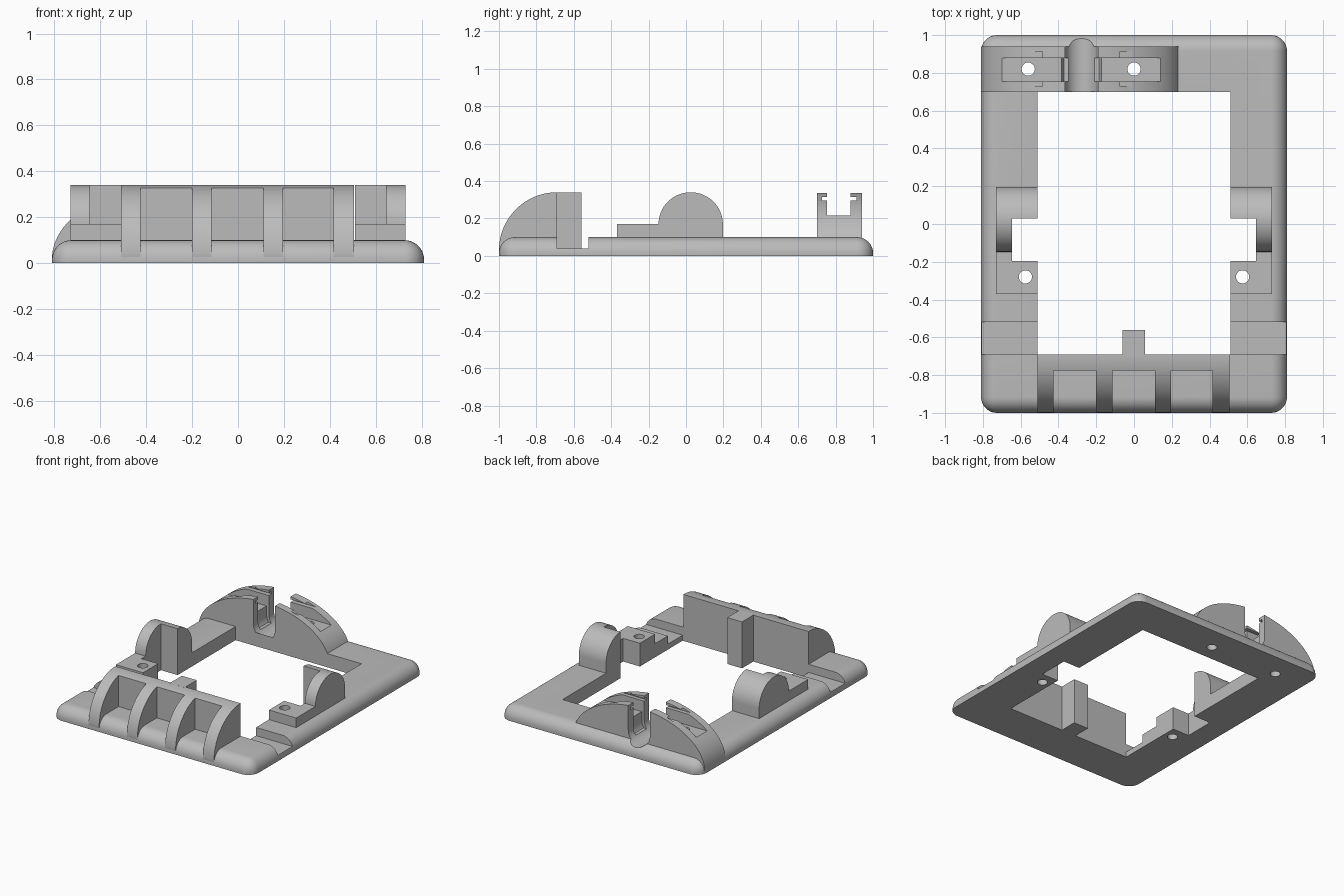
import bpy, bmesh
from math import sin, cos, pi, radians

if bpy.data.objects.get("Cube"):
    bpy.data.objects.remove(bpy.data.objects["Cube"], do_unlink=True)

grey = bpy.data.materials.new("plain grey")
grey.use_nodes = True
COLOUR = (0.5, 0.5, 0.5, 1)
grey.diffuse_color = COLOUR
grey.node_tree.nodes["Principled BSDF"].inputs["Base Color"].default_value = COLOUR


def to_object(bm, name):
    bmesh.ops.recalc_face_normals(bm, faces=bm.faces)
    mesh = bpy.data.meshes.new(name)
    bm.to_mesh(mesh)
    bm.free()
    mesh.materials.append(grey)
    obj = bpy.data.objects.new(name, mesh)
    bpy.context.collection.objects.link(obj)
    return obj


def prism(name, points, axis, lo, hi):
    """Extrude a 2D outline along x, y or z."""
    place = {"x": lambda a, b: (lo, a, b),
             "y": lambda a, b: (a, lo, b),
             "z": lambda a, b: (a, b, lo)}[axis]
    bm = bmesh.new()
    face = bm.faces.new([bm.verts.new(place(a, b)) for a, b in points])
    grown = bmesh.ops.extrude_face_region(bm, geom=[face])["geom"]
    shift = [(hi - lo) * (axis == k) for k in "xyz"]
    bmesh.ops.translate(bm, vec=shift,
                        verts=[v for v in grown if isinstance(v, bmesh.types.BMVert)])
    return to_object(bm, name)


def box(name, x, y, z):
    return prism(name, [(x[0], y[0]), (x[1], y[0]), (x[1], y[1]), (x[0], y[1])], "z", *z)


def arc(ca, cb, ra, rb, start, end, steps=32):
    angles = [radians(start + (end - start) * i / steps) for i in range(steps + 1)]
    return [(ca + ra * cos(t), cb + rb * sin(t)) for t in angles]


def bore(x, y):
    return prism("bore", arc(x, y, 0.035, 0.035, 0, 345, 23), "z", -0.1, 0.5)


def combine(target, others, operation):
    for other in others:
        mod = target.modifiers.new("combine", "BOOLEAN")
        mod.operation, mod.solver, mod.object = operation, "EXACT", other
    mesh = bpy.data.meshes.new_from_object(
        target.evaluated_get(bpy.context.evaluated_depsgraph_get()))
    target.modifiers.clear()
    target.data = mesh
    for other in others:
        bpy.data.objects.remove(other, do_unlink=True)


def slot(radius, y):
    """U-shaped cutter, open at the top, for the saddle."""
    outline = arc(-0.278, 0.155, radius, radius, 180, 360, 24)
    outline += [(-0.278 + radius, 0.5), (-0.278 - radius, 0.5)]
    return prism("slot", outline, "y", *y)


# Base plate with rounded corners and top rim
bm = bmesh.new()
bmesh.ops.create_cube(bm, size=1)
for v in bm.verts:
    v.co = (v.co.x * 1.62, v.co.y * 2, (v.co.z + 0.5) * 0.1)
rim = [e for e in bm.edges if max(v.co.z for v in e.verts) > 0.05]
bmesh.ops.bevel(bm, geom=rim, offset=0.085, offset_type="OFFSET",
                segments=10, profile=0.5, affect="EDGES")
frame = to_object(bm, "base_frame")

# Central opening, side notches, cross grooves and screw holes
combine(frame, [
    box("opening", (-0.51, 0.51), (-0.69, 0.70), (-1, 1)),
    box("notches", (-0.645, 0.645), (-0.195, 0.03), (-1, 1)),
    box("groove_left", (0.5, 1), (-0.69, -0.52), (0.04, 1)),
    box("groove_right", (-1, -0.5), (-0.69, -0.52), (0.04, 1)),
    bore(0.575, -0.28), bore(-0.575, -0.28), bore(-0.56, 0.82), bore(0, 0.82),
    slot(0.0875, (0.701, 1.2)),
], "DIFFERENCE")

# Front guard: back wall, four curved ribs and a rear tab
curve = arc(-0.69, 0.03, 0.31, 0.31, 90, 180)
wall = [p for p in curve if p[0] > -0.775]
wall += [(-0.775, 0.328), (-0.775, 0.02), (-0.69, 0.02)]
guard = prism("front_guard", wall, "x", -0.51, 0.505)
ribs = [prism("rib", curve + [(-0.998, 0.02), (-0.69, 0.02)], "x", lo, hi)
        for lo, hi in ((-0.51, -0.425), (-0.2, -0.115), (0.11, 0.195), (0.415, 0.505))]
tab = box("tab", (-0.062, 0.058), (-0.70, -0.56), (0, 0.34))
combine(guard, ribs + [tab], "UNION")

# Side mounts: round-topped block with a low drilled pad, mirrored
arch = arc(0.025, 0.17, 0.172, 0.17, 0, 180) + [(-0.147, 0.09), (0.197, 0.09)]
mount = prism("side_mount_left", arch, "x", 0.51, 0.73)
combine(mount, [box("pad", (0.51, 0.73), (-0.37, -0.12), (0.09, 0.17))], "UNION")
combine(mount, [box("notch", (0.4, 0.645), (-0.195, 0.03), (0, 1)),
                bore(0.575, -0.28)], "DIFFERENCE")
bm = bmesh.new()
bm.from_mesh(mount.data)
for v in bm.verts:
    v.co.x = -v.co.x
mount_right = to_object(bm, "side_mount_right")

# Rear saddle: domed bar with lengthwise channel, undercuts and a U slot
saddle = prism("rear_saddle", arc(-0.28, 0.02, 0.53, 0.32, 0, 180, 64), "y", 0.70, 0.94)
combine(saddle, [
    box("channel", (-1, 1), (0.755, 0.88), (0.215, 1)),
    box("undercut", (-1, 1), (0.727, 0.912), (0.296, 0.315)),
    slot(0.0875, (0.6, 1.2)),
    slot(0.107, (0.755, 0.88)),
    bore(-0.56, 0.82), bore(0, 0.82),
], "DIFFERENCE")

# Smooth curved faces, keep hard edges
for obj in (frame, guard, mount, mount_right, saddle):
    bpy.ops.object.select_all(action="DESELECT")
    obj.select_set(True)
    bpy.context.view_layer.objects.active = obj
    bpy.ops.object.shade_smooth_by_angle(angle=radians(30))
